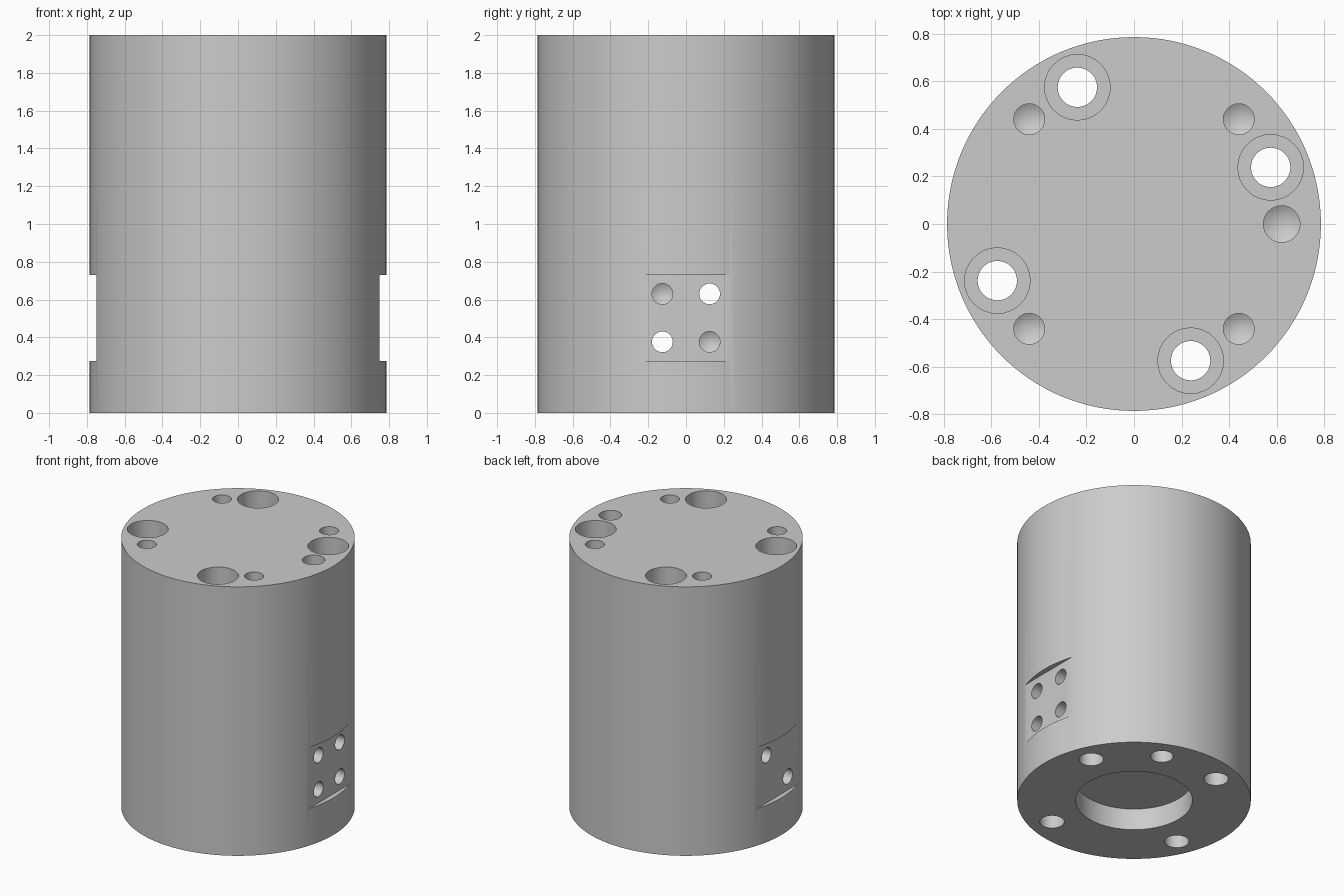
import bpy, bmesh
from math import sin, cos, radians, pi
from mathutils import Matrix, Vector

old = bpy.data.objects.get("Cube")
if old:
    bpy.data.objects.remove(old, do_unlink=True)

RADIUS, HEIGHT = 0.787, 2.0
LIP = 0.02      # cutters start this far outside the surface

steel = bpy.data.materials.new("plain grey metal")
steel.use_nodes = True
GREY = (0.6, 0.6, 0.6, 1)
steel.diffuse_color = GREY
steel.node_tree.nodes["Principled BSDF"].inputs["Base Color"].default_value = GREY


def add_object(name, bm):
    bmesh.ops.recalc_face_normals(bm, faces=bm.faces)
    mesh = bpy.data.meshes.new(name)
    bm.to_mesh(mesh)
    bm.free()
    mesh.materials.append(steel)
    ob = bpy.data.objects.new(name, mesh)
    bpy.context.scene.collection.objects.link(ob)
    return ob


def lathe(name, profile, origin=(0, 0, 0), axis=(0, 0, 1), sides=32):
    """Closed solid turned from (radius, distance) points along an axis."""
    bm = bmesh.new()
    rings = []
    for r, d in profile:
        if r == 0:
            rings.append([bm.verts.new((0, 0, d))] * sides)
        else:
            rings.append([bm.verts.new((r * cos(2 * pi * i / sides),
                                        r * sin(2 * pi * i / sides), d))
                          for i in range(sides)])
    for a, b in zip(rings, rings[1:]):
        for i in range(sides):
            j = (i + 1) % sides
            quad = [a[i], a[j], b[j], b[i]]
            bm.faces.new(list(dict.fromkeys(quad)))
    bm.faces.new(rings[0])
    if profile[-1][0] > 0:
        bm.faces.new(rings[-1])
    turn = Vector((0, 0, 1)).rotation_difference(Vector(axis)).to_matrix().to_4x4()
    bm.transform(Matrix.Translation(origin) @ turn)
    return add_object(name, bm)


def drilled(r, depth):
    """Blind hole profile with a drill-point end."""
    return [(r, -LIP), (r, depth), (0, depth + 0.6 * r)]


def polar(r, degrees, z):
    return (r * cos(radians(degrees)), r * sin(radians(degrees)), z)


body = lathe("cylinder_body", [(RADIUS, 0), (RADIUS, HEIGHT)], sides=128)
cutters = []
UP, DOWN = (0, 0, 1), (0, 0, -1)

# Flat pads milled on both sides
for side in (-1, 1):
    bm = bmesh.new()
    bmesh.ops.create_cube(bm, size=1, matrix=Matrix.Translation((side * 0.85, 0, 0.503))
                          @ Matrix.Diagonal((0.2, 0.7, 0.455, 1)))
    cutters.append(add_object("flat_cutter", bm))

# Counterbored bolt holes and threaded holes around the top
bolt = [(0.138, -LIP), (0.138, 0.2), (0.083, 0.2), (0.083, HEIGHT + LIP)]
for k in range(4):
    cutters.append(lathe("bolt_hole_cutter", bolt, polar(0.623, 22.5 + 90 * k, HEIGHT), DOWN))
    cutters.append(lathe("thread_hole_cutter", drilled(0.065, 0.3),
                         polar(0.624, 45 + 90 * k, HEIGHT), DOWN))

# Dowel holes, one in each end
cutters.append(lathe("top_dowel_cutter", drilled(0.077, 0.25), polar(0.622, 0, HEIGHT), DOWN))
cutters.append(lathe("bottom_dowel_cutter", drilled(0.077, 0.25), polar(0.622, 67.5, 0), UP))

# Shallow bore in the base
cutters.append(lathe("base_bore_cutter", [(0.393, -LIP), (0.393, 0.16)], axis=UP, sides=64))

# Side ports: two run right through, two are blind
for y, z, through in ((-0.125, 0.63, False), (0.125, 0.63, True),
                      (-0.125, 0.376, True), (0.125, 0.376, False)):
    shape = [(0.055, -LIP), (0.055, 1.6)] if through else drilled(0.055, 0.25)
    cutters.append(lathe("side_port_cutter", shape, (0.75, y, z), (-1, 0, 0)))

# Cut everything out of the body
bpy.context.view_layer.objects.active = body
for cutter in cutters:
    cutter.hide_render = True
    mod = body.modifiers.new("cut", 'BOOLEAN')
    mod.operation = 'DIFFERENCE'
    mod.solver = 'EXACT'
    mod.object = cutter
    bpy.ops.object.modifier_apply(modifier=mod.name)
    bpy.data.objects.remove(cutter, do_unlink=True)

for ob in bpy.context.selected_objects:
    ob.select_set(False)
body.select_set(True)
bpy.ops.object.shade_smooth_by_angle(angle=radians(25))
